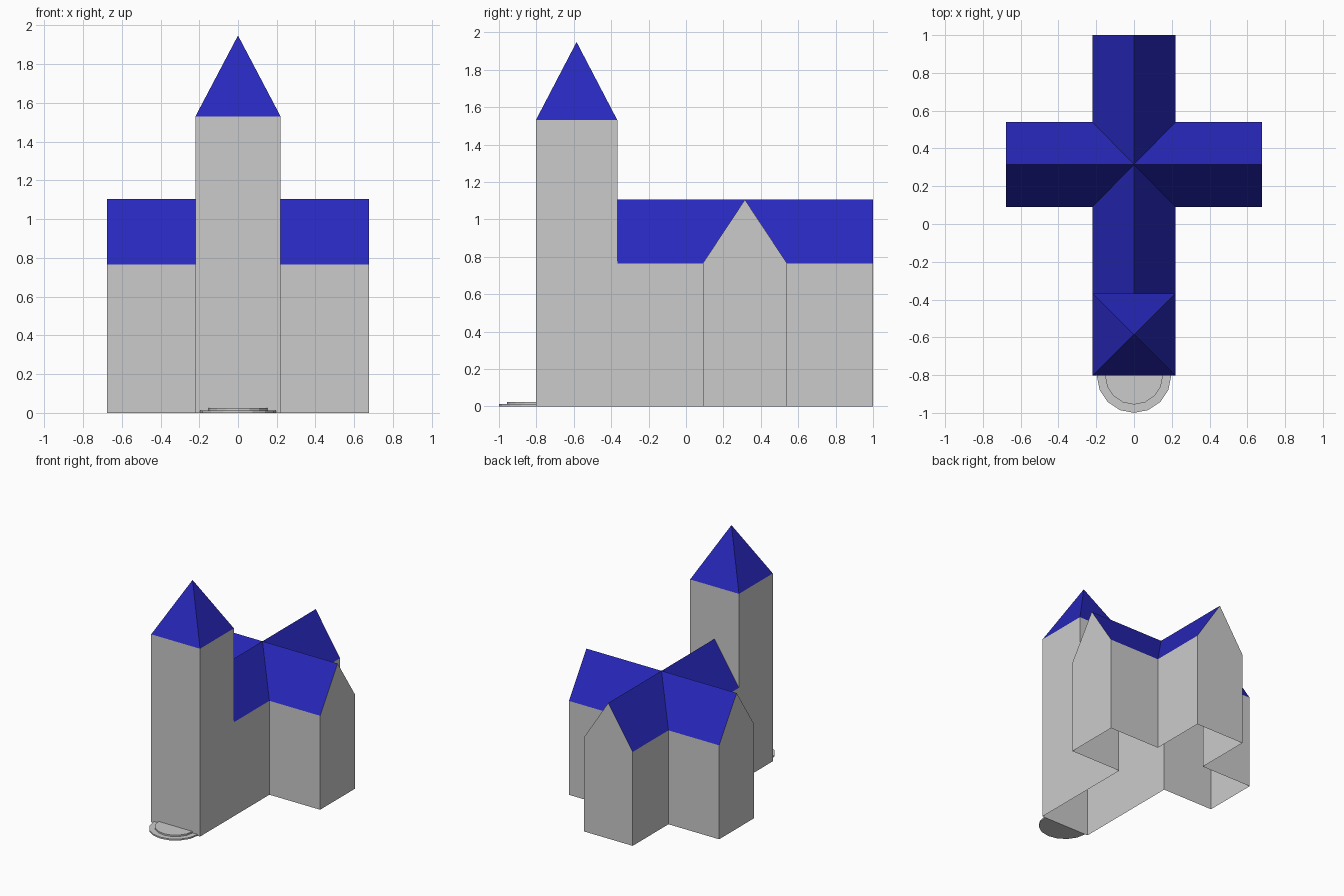
import bpy, bmesh, math

if "Cube" in bpy.data.objects:
    bpy.data.objects.remove(bpy.data.objects["Cube"])

EAVE, RIDGE = 0.765, 1.105            # main wall and ridge heights
W, T = 0.22, 0.225                    # half widths of nave and transept
CY = 0.315                            # y of the crossing
FRONT, TBACK = -0.803, -0.367         # tower front and back
TOP, APEX = 1.53, 1.948               # tower wall and spire heights

blue = bpy.data.materials.new("roof_blue")
blue.diffuse_color = (0.021, 0.021, 0.51, 1)
blue.use_nodes = True
blue.node_tree.nodes["Principled BSDF"].inputs["Base Color"].default_value = blue.diffuse_color


def make(name, faces, mat=None):
    """Mesh object from a list of polygons, with shared corners welded."""
    bm = bmesh.new()
    for pts in faces:
        bm.faces.new([bm.verts.new(p) for p in pts])
    bmesh.ops.remove_doubles(bm, verts=bm.verts, dist=1e-4)
    bmesh.ops.recalc_face_normals(bm, faces=bm.faces)
    if mat:                           # roofs always face up
        bm.normal_update()
        for f in bm.faces:
            if f.normal.z < 0:
                f.normal_flip()
    me = bpy.data.meshes.new(name)
    bm.to_mesh(me)
    bm.free()
    if mat:
        me.materials.append(mat)
    ob = bpy.data.objects.new(name, me)
    bpy.context.collection.objects.link(ob)
    return ob


# Four arms of the cross: side walls, gable end and two roof slopes each
walls, roof = [], []
for dx, dy, length, half, inner in ((0, 1, 1 - CY, W, T), (0, -1, CY - TBACK, W, T),
                                    (1, 0, 0.677, T, W), (-1, 0, 0.677, T, W)):
    def p(u, v, z):
        return (dx * u - dy * v, CY + dy * u + dx * v, z)
    for v in (-half, half):
        walls.append([p(inner, v, 0), p(length, v, 0), p(length, v, EAVE), p(inner, v, EAVE)])
        roof.append([p(0, 0, RIDGE), p(length, 0, RIDGE), p(length, v, EAVE), p(inner, v, EAVE)])
    if dy != -1:
        walls.append([p(length, -half, 0), p(length, half, 0), p(length, half, EAVE),
                      p(length, 0, RIDGE), p(length, -half, EAVE)])

# Tower: front, two sides, and a back wall that starts above the nave roof
walls.append([(-W, FRONT, 0), (W, FRONT, 0), (W, FRONT, TOP), (-W, FRONT, TOP)])
for x in (-W, W):
    walls.append([(x, FRONT, 0), (x, TBACK, 0), (x, TBACK, EAVE), (x, TBACK, TOP), (x, FRONT, TOP)])
walls.append([(-W, TBACK, EAVE), (0, TBACK, RIDGE), (W, TBACK, EAVE), (W, TBACK, TOP), (-W, TBACK, TOP)])
make("church_walls", walls)
make("cross_roof", roof, blue)

# Spire
base = [(-W, FRONT), (W, FRONT), (W, TBACK), (-W, TBACK)]
tip = (0, (FRONT + TBACK) / 2, APEX)
make("tower_spire", [[(*base[i], TOP), (*base[(i + 1) % 4], TOP), tip] for i in range(4)], blue)

# Two half-round entrance steps
for name, r, z0, z1 in (("lower_step", 0.197, 0, 0.012), ("upper_step", 0.153, 0.012, 0.024)):
    arc = [(r * math.cos(a), FRONT - r * math.sin(a)) for a in (math.pi * i / 8 for i in range(9))]
    faces = [[(*q, z) for q in arc] for z in (z0, z1)]
    for i in range(9):
        a, b = arc[i], arc[(i + 1) % 9]
        faces.append([(*a, z0), (*b, z0), (*b, z1), (*a, z1)])
    make(name, faces)
